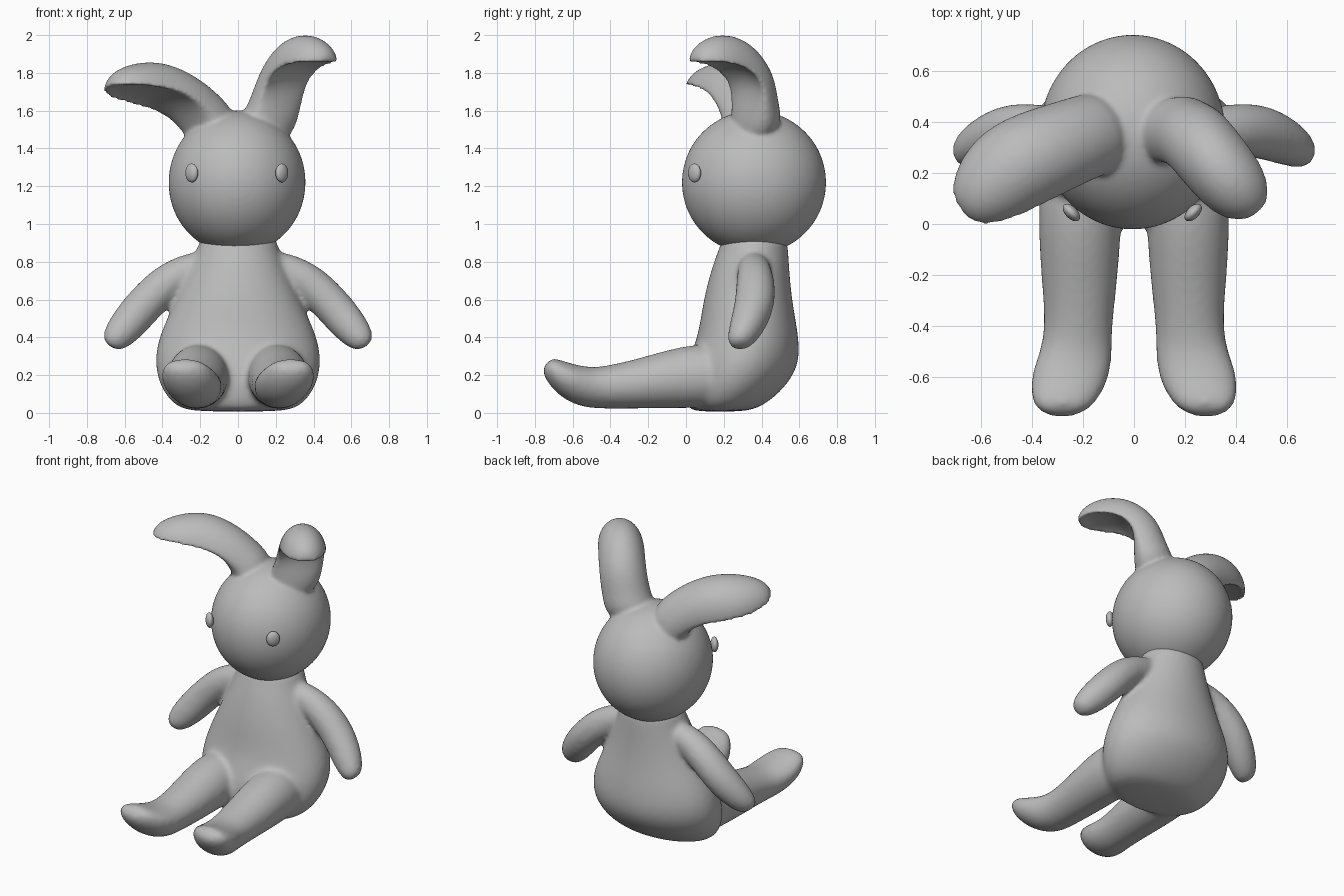
import bpy, bmesh, math
from mathutils import Vector, Matrix

old = bpy.data.objects.get("Cube")
if old:
    bpy.data.objects.remove(old)

GREY = (0.5, 0.5, 0.5, 1)
grey = bpy.data.materials.new("soft grey")
grey.use_nodes = True
grey.diffuse_color = GREY
grey.node_tree.nodes["Principled BSDF"].inputs["Base Color"].default_value = GREY


def tube(bm, rings, side, level=False, sides=16):
    """Sweep oval rings (x, y, z, half width, half height, cup) along a path.
    A cup below 1 flattens or hollows the section on one face.
    Level rings stay horizontal instead of turning with the path."""
    side = Vector(side).normalized()
    centres = [Vector(r[:3]) for r in rings]
    loops = []
    for i, (c, r) in enumerate(zip(centres, rings)):
        tangent = centres[min(i + 1, len(rings) - 1)] - centres[max(i - 1, 0)]
        normal = Vector((0, 1, 0)) if level else side.cross(tangent).normalized()
        w, h = r[3], r[4]
        cup = r[5] if len(r) > 5 else 1
        loop = []
        for k in range(sides):
            a = math.tau * k / sides
            s = math.sin(a)
            v = h * s * (cup if s > 0 else 1)
            loop.append(bm.verts.new(c + side * w * math.cos(a) + normal * v))
        loops.append(loop)
    for a, b in zip(loops, loops[1:]):
        for k in range(sides):
            n = (k + 1) % sides
            bm.faces.new((a[k], a[n], b[n], b[k]))
    bm.faces.new(loops[0][::-1])
    bm.faces.new(loops[-1])


def ball(bm, centre, radii, turn=0, detail=4):
    m = (Matrix.Translation(centre) @ Matrix.Rotation(turn, 4, "Z")
         @ Matrix.Diagonal((*radii, 1)))
    bmesh.ops.create_icosphere(bm, subdivisions=detail, radius=1, matrix=m)


def finish(bm, name):
    bmesh.ops.recalc_face_normals(bm, faces=bm.faces)
    mesh = bpy.data.meshes.new(name)
    bm.to_mesh(mesh)
    bm.free()
    mesh.shade_smooth()
    mesh.materials.append(grey)
    ob = bpy.data.objects.new(name, mesh)
    bpy.context.collection.objects.link(ob)
    return ob


def blend(ob, voxel, rounds):
    """Round the cage, fuse its overlapping parts and soften the joins."""
    cage = ob.modifiers.new("round", "SUBSURF")
    cage.levels = cage.render_levels = 2
    fuse = ob.modifiers.new("fuse", "REMESH")
    fuse.mode = "VOXEL"
    fuse.voxel_size = voxel
    fuse.use_smooth_shade = True
    soft = ob.modifiers.new("soften", "SMOOTH")
    soft.factor = 0.5
    soft.iterations = rounds


# Torso: height, half width, front and back edges
body = bmesh.new()
torso = [(0.005, 0.25, 0.03, 0.32), (0.035, 0.34, 0.0, 0.41), (0.12, 0.415, -0.02, 0.52),
         (0.25, 0.455, -0.01, 0.61), (0.40, 0.435, 0.06, 0.605), (0.60, 0.335, 0.085, 0.565),
         (0.78, 0.255, 0.135, 0.55), (0.88, 0.215, 0.175, 0.545), (0.96, 0.2, 0.2, 0.53)]
tube(body, [(0, (f + b) / 2, z, w, (b - f) / 2) for z, w, f, b in torso],
     (1, 0, 0), level=True)

# Arms and legs, mirrored
for s in (-1, 1):
    tube(body, [(s * x, y, z, w, h) for x, y, z, w, h in [
        (0.15, 0.36, 0.785, 0.08, 0.075), (0.25, 0.36, 0.76, 0.09, 0.095),
        (0.38, 0.37, 0.69, 0.105, 0.105), (0.50, 0.365, 0.57, 0.11, 0.105),
        (0.595, 0.325, 0.455, 0.10, 0.10), (0.66, 0.29, 0.38, 0.075, 0.075),
        (0.68, 0.28, 0.35, 0.04, 0.04)]], (0, 1, 0))
    tube(body, [(s * x, y, z, w, h, c) for x, y, z, w, h, c in [
        (0.20, 0.25, 0.20, 0.17, 0.17, 1), (0.213, 0.02, 0.195, 0.168, 0.175, 1),
        (0.213, -0.20, 0.16, 0.155, 0.14, 1), (0.217, -0.43, 0.135, 0.13, 0.118, 0.95),
        (0.235, -0.54, 0.15, 0.155, 0.128, 0.75), (0.262, -0.64, 0.195, 0.155, 0.108, 0.7),
        (0.28, -0.715, 0.25, 0.115, 0.07, 0.7),
        (0.285, -0.735, 0.27, 0.06, 0.035, 0.7)]], (-1, 0, 0))
blend(finish(body, "body"), 0.015, 12)

# Head with two cupped ears, one flopping sideways and one folding forward
head = bmesh.new()
ball(head, (-0.005, 0.36, 1.22), (0.364, 0.383, 0.382))
tube(head, [(-0.10, 0.37, 1.45, 0.17, 0.15, 1), (-0.19, 0.34, 1.55, 0.17, 0.165, 0.6),
            (-0.31, 0.29, 1.625, 0.185, 0.19, 0), (-0.44, 0.235, 1.66, 0.195, 0.212, -0.2),
            (-0.56, 0.16, 1.685, 0.18, 0.175, -0.2), (-0.65, 0.09, 1.705, 0.125, 0.12, -0.2),
            (-0.695, 0.065, 1.72, 0.05, 0.05, 0)], (0.45, -0.8, 0.22))
tube(head, [(0.12, 0.38, 1.45, 0.17, 0.15, 1), (0.205, 0.345, 1.60, 0.155, 0.15, 0.5),
            (0.245, 0.33, 1.73, 0.15, 0.165, 0), (0.31, 0.25, 1.81, 0.15, 0.195, -0.2),
            (0.39, 0.15, 1.84, 0.145, 0.178, -0.2), (0.45, 0.08, 1.85, 0.11, 0.12, -0.2),
            (0.485, 0.04, 1.85, 0.05, 0.055, 0)], (0.75, 0.6, 0))
blend(finish(head, "head_and_ears"), 0.012, 10)

# Flat oval eyes lying on the curve of the head
for name, x, turn in (("right_eye", -0.245, -0.8), ("left_eye", 0.232, 0.8)):
    eye = bmesh.new()
    ball(eye, (x, 0.045, 1.27), (0.042, 0.024, 0.05), turn, 3)
    finish(eye, name)
